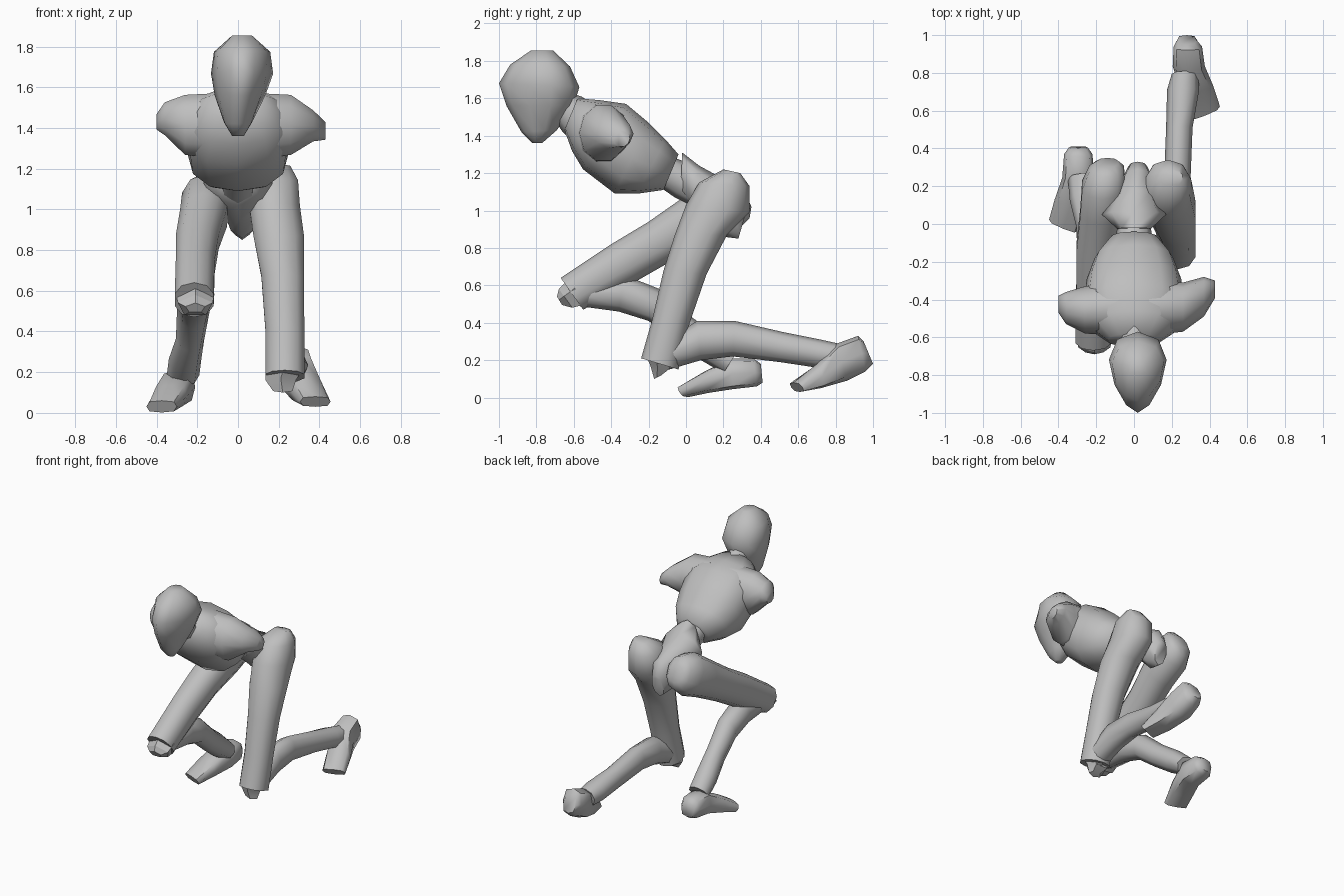
import bpy
import bmesh
import math
from mathutils import Vector

default_cube = bpy.data.objects.get("Cube")
if default_cube:
    bpy.data.objects.remove(default_cube, do_unlink=True)

# One plain grey for the whole figure
grey = bpy.data.materials.new("plain grey")
grey.use_nodes = True
grey_value = (.52, .52, .52, 1)
grey.diffuse_color = grey_value
grey.node_tree.nodes["Principled BSDF"].inputs["Base Color"].default_value = grey_value


def section(x, top, low, width, skew=0, taper=0):
    """Oval between two (y, z) edge points, with a half width across x."""
    top_point = Vector((x, *top))
    low_point = Vector((x, *low))
    centre = (top_point + low_point) / 2
    return centre, top_point - centre, Vector((width, skew, 0)), taper


def slice_across(x, y_range, z_range):
    """Oval facing sideways, given by its extent in y and in z."""
    back, front = y_range
    upper, lower = z_range
    centre = Vector((x, (back + front) / 2, (upper + lower) / 2))
    depth = Vector((0, (back - front) / 2, 0))
    height = Vector((0, 0, (upper - lower) / 2))
    return centre, depth, height, 0


def loft(name, sections, sides=8, sharp_angle=60, roundness=1):
    """Skin a closed, smooth shaded body; low roundness squares the ovals."""
    bm = bmesh.new()
    rings = []
    for centre, u, v, taper in sections:
        ring = []
        for step in range(sides):
            angle = math.tau * step / sides
            along, across = (
                math.copysign(abs(round(value, 5)) ** roundness, value)
                for value in (math.cos(angle), math.sin(angle)))
            across *= 1 + taper * along
            ring.append(bm.verts.new(centre + u * along + v * across))
        rings.append(ring)
    for lower, upper in zip(rings, rings[1:]):
        for i in range(sides):
            j = (i + 1) % sides
            bm.faces.new((lower[i], lower[j], upper[j], upper[i]))
    bm.faces.new(rings[0])
    bm.faces.new(rings[-1])
    bmesh.ops.recalc_face_normals(bm, faces=bm.faces)
    mesh = bpy.data.meshes.new(name)
    bm.to_mesh(mesh)
    bm.free()
    mesh.materials.append(grey)
    body = bpy.data.objects.new(name, mesh)
    bpy.context.collection.objects.link(body)
    bpy.ops.object.select_all(action="DESELECT")
    body.select_set(True)
    bpy.context.view_layer.objects.active = body
    bpy.ops.object.shade_smooth_by_angle(angle=math.radians(sharp_angle))


# Egg-shaped head, narrower towards the face
loft("head", [
    section(x=0, top=(-.77, 1.36), low=(-.82, 1.36), width=.03),
    section(x=0, top=(-.69, 1.43), low=(-.88, 1.42), width=.07, taper=.1),
    section(x=.01, top=(-.6, 1.56), low=(-.96, 1.56), width=.12, taper=.3),
    section(x=.02, top=(-.57, 1.66), low=(-1, 1.68), width=.145, taper=.35),
    section(x=.02, top=(-.62, 1.77), low=(-.94, 1.78), width=.135, taper=.25),
    section(x=.02, top=(-.71, 1.855), low=(-.83, 1.855), width=.05),
], sides=10, sharp_angle=70)

loft("neck", [
    section(x=.01, top=(-.62, 1.63), low=(-.71, 1.5), width=.07),
    section(x=0, top=(-.56, 1.61), low=(-.66, 1.42), width=.08),
    section(x=0, top=(-.48, 1.56), low=(-.6, 1.36), width=.1),
])

# Rib cage, leaning forward
loft("chest", [
    section(x=0, top=(-.58, 1.6), low=(-.65, 1.43), width=.14),
    section(x=0, top=(-.46, 1.59), low=(-.61, 1.32), width=.24),
    section(x=0, top=(-.32, 1.57), low=(-.55, 1.22), width=.27),
    section(x=0, top=(-.2, 1.47), low=(-.38, 1.09), width=.25),
    section(x=0, top=(-.11, 1.38), low=(-.26, 1.09), width=.21),
    section(x=0, top=(-.04, 1.3), low=(-.12, 1.11), width=.13),
], sides=12, sharp_angle=80, roundness=.85)

# Shoulder stumps, one pointing slightly further back
loft("left_shoulder", [
    slice_across(x=.08, y_range=(-.3, -.59), z_range=(1.58, 1.24)),
    slice_across(x=.26, y_range=(-.31, -.57), z_range=(1.57, 1.26)),
    slice_across(x=.37, y_range=(-.28, -.49), z_range=(1.49, 1.33)),
    slice_across(x=.43, y_range=(-.3, -.39), z_range=(1.43, 1.34)),
], sides=10)
loft("right_shoulder", [
    slice_across(x=-.08, y_range=(-.3, -.59), z_range=(1.58, 1.24)),
    slice_across(x=-.26, y_range=(-.33, -.58), z_range=(1.57, 1.26)),
    slice_across(x=-.36, y_range=(-.36, -.53), z_range=(1.53, 1.36)),
    slice_across(x=-.4, y_range=(-.38, -.47), z_range=(1.47, 1.39)),
], sides=10)

loft("waist", [
    section(x=0, top=(-.08, 1.29), low=(-.16, 1.14), width=.1),
    section(x=0, top=(.02, 1.25), low=(-.06, 1.07), width=.09),
    section(x=0, top=(.1, 1.2), low=(.04, 1.02), width=.1),
])

# Flared hips narrowing to the seat
loft("pelvis", [
    section(x=0, top=(-.02, 1.31), low=(-.03, 1.08), width=.09),
    section(x=0, top=(.07, 1.24), low=(.03, 1.02), width=.17),
    section(x=.01, top=(.18, 1.18), low=(.11, .95), width=.11),
    section(x=.02, top=(.29, 1.12), low=(.2, .86), width=.08),
    section(x=.02, top=(.33, 1.02), low=(.28, .85), width=.05),
], sharp_angle=70)

# Kneeling leg
loft("left_thigh", [
    section(x=.2, top=(.2, 1.22), low=(.29, 1.2), width=.06),
    section(x=.18, top=(.07, 1.15), low=(.34, 1.13), width=.12),
    section(x=.18, top=(0, 1.03), low=(.34, .99), width=.13),
    section(x=.2, top=(-.06, .87), low=(.22, .87), width=.13),
    section(x=.22, top=(-.12, .68), low=(.11, .66), width=.11),
    section(x=.23, top=(-.18, .42), low=(.02, .4), width=.1),
    section(x=.23, top=(-.24, .21), low=(-.04, .15), width=.1),
], sides=10, roundness=.9)
loft("left_kneecap", [
    section(x=.23, top=(-.22, .24), low=(-.06, .2), width=.1),
    section(x=.21, top=(-.19, .17), low=(-.08, .15), width=.08),
    section(x=.22, top=(-.17, .1), low=(-.13, .12), width=.05),
], sides=5, sharp_angle=20)
loft("left_shin", [
    section(x=.23, top=(-.12, .3), low=(-.09, .15), width=.085),
    section(x=.23, top=(.06, .41), low=(.08, .2), width=.08),
    section(x=.23, top=(.26, .41), low=(.25, .22), width=.07),
    section(x=.24, top=(.52, .35), low=(.5, .19), width=.07),
    section(x=.26, top=(.72, .31), low=(.7, .16), width=.085),
    section(x=.27, top=(.81, .29), low=(.78, .15), width=.07),
])
loft("left_foot", [
    section(x=.28, top=(.95, .3), low=(1, .18), width=.05),
    section(x=.285, top=(.92, .33), low=(.96, .14), width=.075),
    section(x=.29, top=(.81, .29), low=(.86, .09), width=.085),
    section(x=.335, top=(.7, .18), low=(.72, .05), width=.085, skew=.02),
    section(x=.38, top=(.575, .08), low=(.61, .03), width=.075, skew=.03),
], roundness=.65)

# Raised leg
loft("right_thigh", [
    section(x=-.14, top=(.3, 1.13), low=(.35, 1.02), width=.06),
    section(x=-.145, top=(.25, 1.18), low=(.34, .96), width=.095),
    section(x=-.16, top=(.13, 1.17), low=(.28, .9), width=.12),
    section(x=-.17, top=(0, 1.08), low=(.12, .83), width=.12),
    section(x=-.2, top=(-.2, .94), low=(-.06, .74), width=.11),
    section(x=-.21, top=(-.4, .82), low=(-.27, .62), width=.1),
    section(x=-.215, top=(-.67, .64), low=(-.55, .47), width=.1),
], sides=10, roundness=.9)
loft("right_kneecap", [
    section(x=-.21, top=(-.62, .64), low=(-.54, .48), width=.1),
    section(x=-.21, top=(-.68, .58), low=(-.6, .47), width=.09),
    section(x=-.21, top=(-.69, .54), low=(-.66, .49), width=.05),
], sides=5, sharp_angle=20)
loft("right_shin", [
    section(x=-.21, top=(-.56, .62), low=(-.58, .49), width=.08),
    section(x=-.21, top=(-.33, .655), low=(-.36, .46), width=.085),
    section(x=-.22, top=(-.14, .58), low=(-.2, .41), width=.08),
    section(x=-.235, top=(.03, .43), low=(-.06, .3), width=.07),
    section(x=-.26, top=(.17, .33), low=(.08, .2), width=.08),
    section(x=-.27, top=(.27, .24), low=(.2, .13), width=.08),
])
loft("right_foot", [
    section(x=-.295, top=(.4, .18), low=(.41, .08), width=.05),
    section(x=-.295, top=(.36, .21), low=(.38, .06), width=.075),
    section(x=-.295, top=(.24, .21), low=(.25, .045), width=.085),
    section(x=-.335, top=(.1, .14), low=(.12, .025), width=.085, skew=-.02),
    section(x=-.375, top=(-.025, .06), low=(.01, .002), width=.075, skew=-.03),
], roundness=.65)
